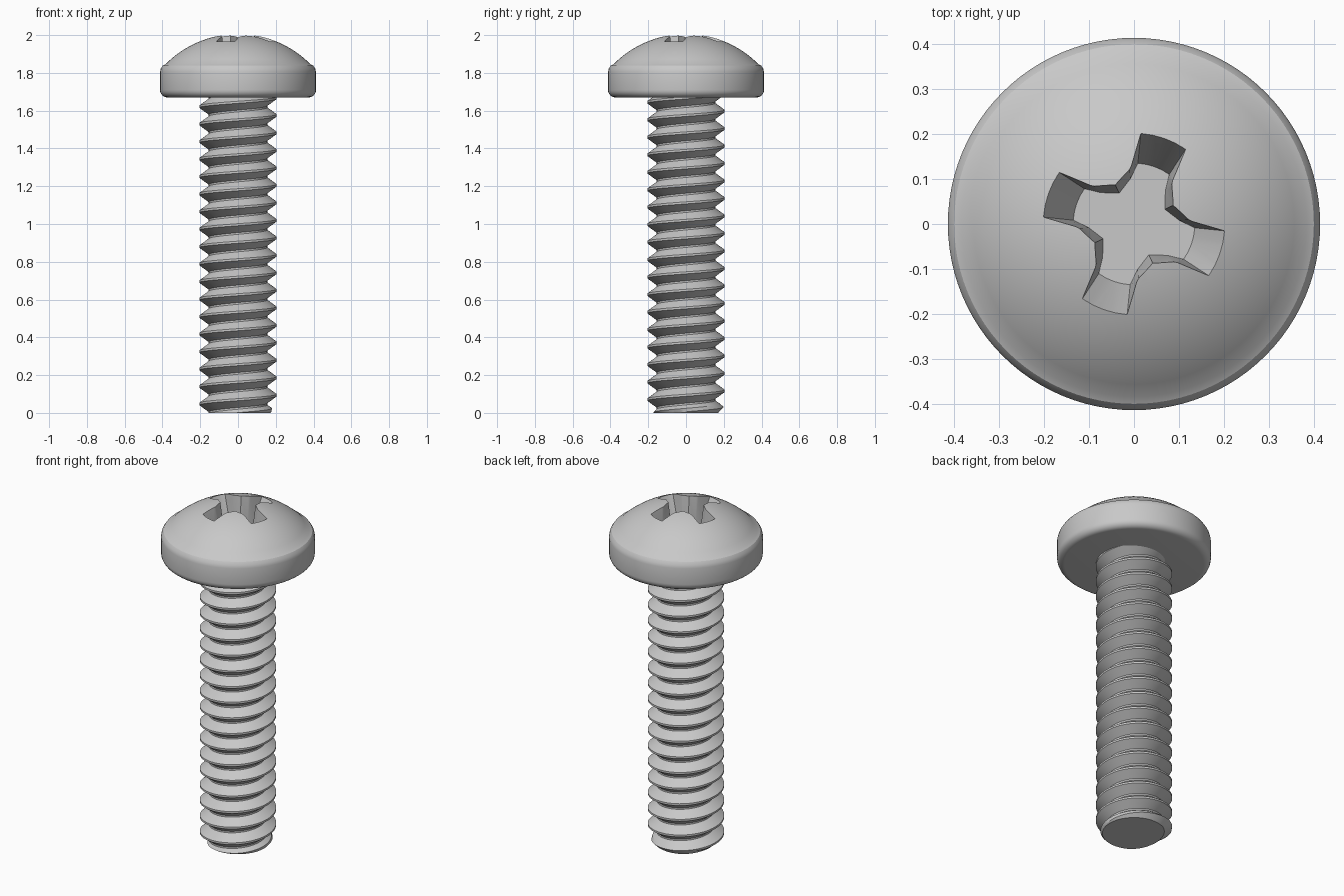
import bpy, bmesh
from math import cos, sin, pi, sqrt, radians, asin

cube = bpy.data.objects.get("Cube")
if cube:
    bpy.data.objects.remove(cube, do_unlink=True)

steel = bpy.data.materials.new("grey_steel")
steel.use_nodes = True
GREY = (0.58, 0.58, 0.58, 1)
steel.diffuse_color = GREY
steel.node_tree.nodes["Principled BSDF"].inputs["Base Color"].default_value = GREY


def make_object(name, bm):
    bmesh.ops.remove_doubles(bm, verts=bm.verts, dist=1e-5)
    bmesh.ops.recalc_face_normals(bm, faces=bm.faces)
    mesh = bpy.data.meshes.new(name)
    bm.to_mesh(mesh)
    bm.free()
    mesh.materials.append(steel)
    obj = bpy.data.objects.new(name, mesh)
    bpy.context.collection.objects.link(obj)
    return obj


def activate(obj):
    bpy.ops.object.select_all(action='DESELECT')
    obj.select_set(True)
    bpy.context.view_layer.objects.active = obj


def skin(bm, columns):
    """Join neighbouring columns of points with quads."""
    cols = [[bm.verts.new(p) for p in c] for c in columns]
    for a, b in zip(cols, cols[1:]):
        for j in range(len(a) - 1):
            bm.faces.new((a[j], b[j], b[j + 1], a[j + 1]))


# Head: domed cap with a straight band and rounded lower edge
HEAD_R, HEAD_Z, TOP, DOME_R = 0.413, 1.67, 2.006, 0.54
profile = [(0, HEAD_Z)]
for i in range(7):
    a = -pi / 2 + i * pi / 12
    profile.append((HEAD_R - 0.04 + 0.04 * cos(a), HEAD_Z + 0.04 + 0.04 * sin(a)))
profile += [(HEAD_R, 1.805), (0.409, 1.823), (0.399, 1.838)]
for i in range(14, -1, -1):
    r = 0.383 * i / 14
    profile.append((r, TOP - DOME_R + sqrt(DOME_R ** 2 - r ** 2)))

SEG = 96
bm = bmesh.new()
skin(bm, [[(r * cos(2 * pi * i / SEG), r * sin(2 * pi * i / SEG), z)
           for r, z in profile] for i in range(SEG + 1)])
head = make_object("head", bm)


# Cross recess: tapered four-armed cutter
def cross_ring(z, end_r, half_w, corner_r, notch_r):
    ring = []
    for k in range(4):
        axis = radians(70.5) + k * pi / 2
        end_a, corner_a = asin(half_w / end_r), radians(24)
        for r, a in ((corner_r, -corner_a), (end_r, -end_a), (end_r, -end_a / 2),
                     (end_r, 0), (end_r, end_a / 2), (end_r, end_a),
                     (corner_r, corner_a), (notch_r, pi / 4)):
            ring.append((r * cos(axis + a), r * sin(axis + a), z))
    return ring


bm = bmesh.new()
low = [bm.verts.new(p) for p in cross_ring(1.83, 0.135, 0.037, 0.101, 0.076)]
high = [bm.verts.new(p) for p in cross_ring(2.04, 0.237, 0.061, 0.128, 0.101)]
bm.faces.new(low[::-1])
bm.faces.new(high)
for i in range(len(low)):
    j = (i + 1) % len(low)
    bm.faces.new((low[i], low[j], high[j], high[i]))
bmesh.ops.triangulate(bm, faces=bm.faces)
cutter = make_object("recess_cutter", bm)
cutter.hide_render = True

cut = head.modifiers.new("recess", 'BOOLEAN')
cut.operation = 'DIFFERENCE'
cut.solver = 'EXACT'
cut.object = cutter
activate(head)
bpy.ops.object.modifier_apply(modifier=cut.name)
bpy.data.objects.remove(cutter, do_unlink=True)

# Shank: right-handed helical thread with a chamfered tip
PITCH, CREST, ROOT, START = 0.0926, 0.205, 0.155, 1.575
SHANK_TOP = HEAD_Z + 0.01


def thread_radius(z, turn):
    u = (z - START) / PITCH - turn
    d = abs(u - round(u))
    f = min(1, max(0, (0.45 - d) / 0.39))
    return min(ROOT + f * (CREST - ROOT), 0.17 + z)


SIDES = 72
columns = []
for i in range(SIDES + 1):
    turn = i / SIDES
    col = []
    for k in range(-19, 4):
        for t in (-0.45, -0.255, -0.06, 0.06, 0.255, 0.45):
            z = min(SHANK_TOP, max(0, START + PITCH * (k + t + turn)))
            r = thread_radius(z, turn)
            col.append((r * cos(2 * pi * turn), r * sin(2 * pi * turn), z))
    # Caps close the shank to its axis
    columns.append([(0, 0, 0)] + col + [(0, 0, SHANK_TOP)])
bm = bmesh.new()
skin(bm, columns)
shank = make_object("threaded_shank", bm)

for obj in (head, shank):
    activate(obj)
    bpy.ops.object.shade_smooth_by_angle(angle=radians(25))
